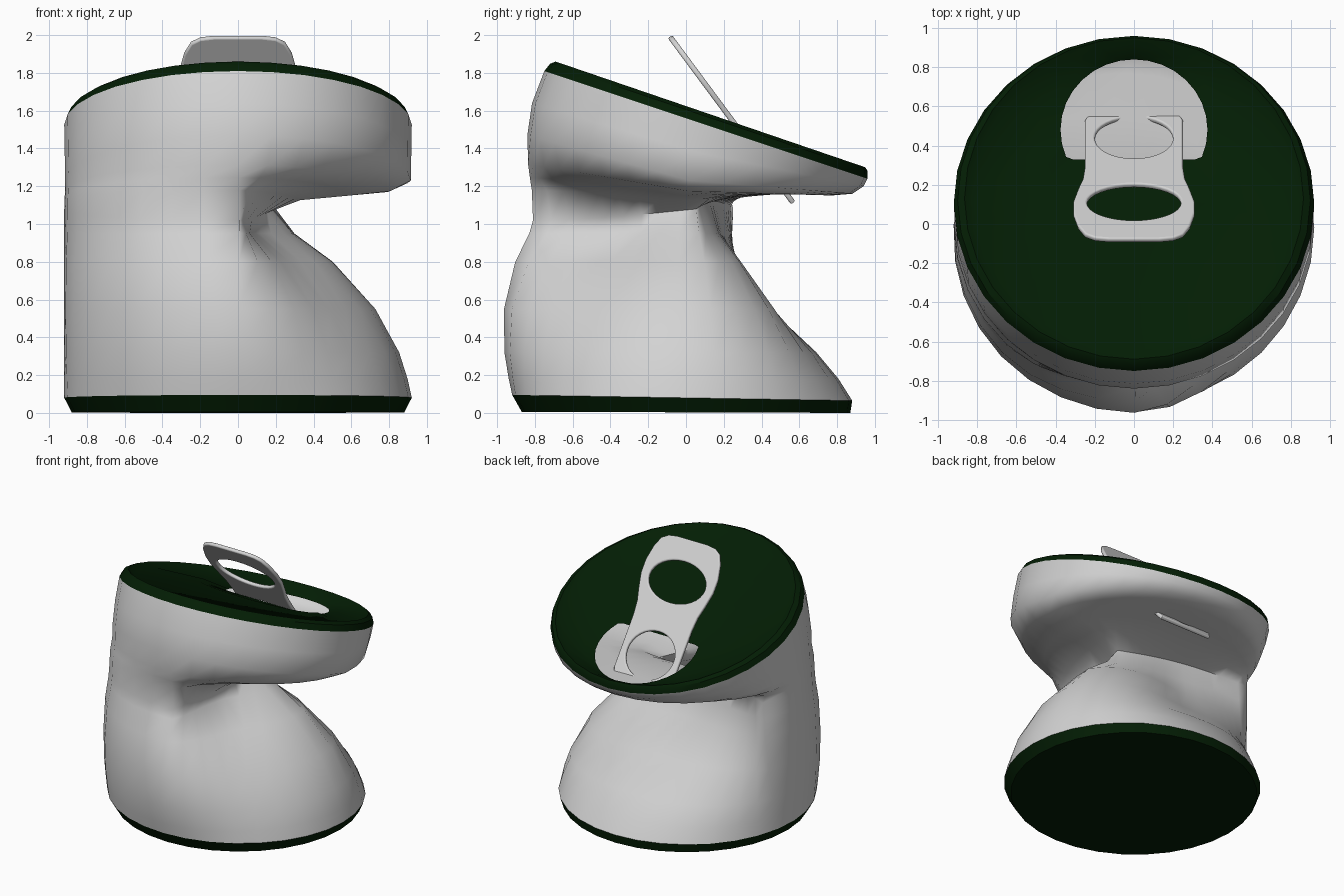
import bpy, math
from mathutils import Vector, Matrix

if "Cube" in bpy.data.objects:
    bpy.data.objects.remove(bpy.data.objects["Cube"])

N = 32


def material(name, rgb):
    m = bpy.data.materials.new(name)
    m.diffuse_color = (*rgb, 1)
    m.use_nodes = True
    m.node_tree.nodes["Principled BSDF"].inputs["Base Color"].default_value = m.diffuse_color
    return m


silver = material("silver", (0.65, 0.65, 0.65))
green = material("dark green", (0.001, 0.0125, 0.0013))


def smooth(ob, angle):
    bpy.ops.object.select_all(action='DESELECT')
    ob.select_set(True)
    bpy.context.view_layer.objects.active = ob
    bpy.ops.object.shade_smooth_by_angle(angle=math.radians(angle))


def loft(name, rings, mat, angle, cap=False):
    """Skin a list of functions theta -> point into a tube."""
    verts = [f(2 * math.pi * i / N) for f in rings for i in range(N)]
    faces = [(r * N + i, r * N + (i + 1) % N, (r + 1) * N + (i + 1) % N, (r + 1) * N + i)
             for r in range(len(rings) - 1) for i in range(N)]
    if cap:
        faces.append(tuple(reversed(range(N))))
    me = bpy.data.meshes.new(name)
    me.from_pydata(verts, [], faces)
    me.materials.append(mat)
    ob = bpy.data.objects.new(name, me)
    bpy.context.collection.objects.link(ob)
    smooth(ob, angle)
    return ob


def oval(rx, ry, cy, z, tilt=0.0):
    return lambda t: Vector((rx * math.cos(t), cy + ry * math.sin(t), z - tilt * math.sin(t)))


# crushed waist: front-left arc stays round, right and back are folded in
FRONT, CORNER, BACK = Vector((0.01, -0.81)), Vector((0.2, 0.055)), Vector((-0.84, 0.25))


def waist(t):
    d = (math.degrees(t) + 90) % 360 - 90
    if d <= 11.25:
        p = FRONT.lerp(CORNER, (d + 90) / 101.25)
    elif d <= 168.75:
        p = CORNER.lerp(BACK, (d - 11.25) / 157.5)
    else:
        r = 0.89 - 0.08 * max(0, -math.sin(t)) ** 6
        p = Vector((0.92 * math.cos(t), r * math.sin(t)))
    return Vector((p.x, p.y, 1.07 + 0.05 * math.sin(t)))


foot = oval(0.92, 0.90, -0.02, 0.08, 0.015)
neck = oval(0.92, 0.855, 0.105, 1.525, 0.285)


def shoulder(t):
    s = math.sin(t)
    z = 1.23 - (0.07 if s > 0 else 0.24) * s
    return Vector((0.915 * math.cos(t), 0.02 + 0.86 * s, z))


def lower(z, bulge, front, right, back):
    """Ring below the waist, with a fold amount for each side."""
    def f(t):
        c, s = math.cos(t), math.sin(t)
        w = right + (front - right) * max(0, -s) ** 8
        if s > 0:
            w = right + (back - right) * (1 if c < 0 else s ** 4)
        elif c > 0:
            w += 0.2 * right * (s * c * 2) ** 2
        p = foot(t).lerp(waist(t), min(w, 1))
        p *= 1 + bulge * max(0, -s) ** (1 if c < 0 else 10)
        p.z = z
        return p
    return f


def under(k, rise, lift=0.0):
    """Ring on the overhang between waist and shoulder."""
    def f(t):
        a, b = waist(t), shoulder(t)
        p = a.lerp(b, k)
        p.z = a.z + (b.z - a.z) * rise + lift * max(0, math.sin(t))
        return p
    return f


def collar(t):
    return shoulder(t).lerp(neck(t), 0.5) + Vector((0, 0.02 * math.sin(t), 0))


# can wall
loft("can_body", [foot,
                  lower(0.18, 0.02, 0.0, 0.03, 0.10),
                  lower(0.32, 0.045, 0.0, 0.09, 0.26),
                  lower(0.55, 0.06, 0.1, 0.26, 0.60),
                  lower(0.80, 0.045, 0.5, 0.57, 0.86),
                  lower(0.95, 0.01, 0.9, 0.86, 0.94),
                  waist, under(0.2, 0.35, 0.012), under(0.55, 0.5, 0.022), under(0.85, 0.65, 0.005),
                  shoulder, collar, neck], silver, 75)

# base
loft("can_base", [oval(0.88, 0.87, 0.0, 0.003, 0.003), foot], green, 30, cap=True)


# lid with raised rim, pressed down around the mouth opening
def lid_z(y):
    return 1.58 - 0.341 * (y - 0.13)


rim_inner = oval(0.82, 0.775, 0.13, 1.55, 0.264)


def mouth(t):
    y = max(0.33, 0.48 + 0.36 * math.sin(t))
    return Vector((0.375 * math.cos(t), y, lid_z(y) - 0.09))


def mouth_slope(t):
    p = mouth(t).lerp(rim_inner(t), 0.3)
    p.z = lid_z(p.y) - (0.07 if math.sin(t) > -0.1 else 0.04)
    return p


loft("can_lid", [neck, oval(0.90, 0.84, 0.12, 1.565, 0.283), oval(0.865, 0.82, 0.13, 1.58, 0.28),
                 rim_inner, mouth_slope, mouth], green, 35)

# pull tab: flat plate with two holes, standing up out of the opening
half = [(0.13, 0.0), (0.2, 0.01), (0.25, 0.04), (0.285, 0.11), (0.31, 0.22), (0.31, 0.32),
        (0.285, 0.43), (0.26, 0.52), (0.25, 0.62), (0.25, 1.02), (0.22, 1.095)]
outline = half + [(-x, v) for x, v in reversed(half)]


def ellipse(cv, rx, rv):
    return [(rx * math.cos(k * math.pi / 16), cv + rv * math.sin(k * math.pi / 16)) for k in range(32)]


cu = bpy.data.curves.new("pull_tab", 'CURVE')
cu.dimensions = '2D'
cu.fill_mode = 'BOTH'
cu.extrude = 0.004
cu.bevel_depth = 0.01
cu.bevel_resolution = 2
cu.offset = -0.01
for loop in (outline, ellipse(0.315, 0.24, 0.155), ellipse(0.87, 0.2, 0.18)):
    sp = cu.splines.new('POLY')
    sp.points.add(len(loop) - 1)
    for p, (x, v) in zip(sp.points, loop):
        p.co = (x, v, 0, 1)
    sp.use_cyclic_u = True
cu.materials.append(silver)
tab = bpy.data.objects.new("pull_tab", cu)
bpy.context.collection.objects.link(tab)
along = Vector((0, 0.66, -0.89)).normalized()
across = Vector((1, 0, 0))
m = Matrix((across, along, across.cross(along))).transposed().to_4x4()
m.translation = Vector((0, -0.085, 1.992))
tab.matrix_world = m
bpy.ops.object.select_all(action='DESELECT')
tab.select_set(True)
bpy.context.view_layer.objects.active = tab
bpy.ops.object.convert(target='MESH')
smooth(bpy.context.view_layer.objects.active, 40)
